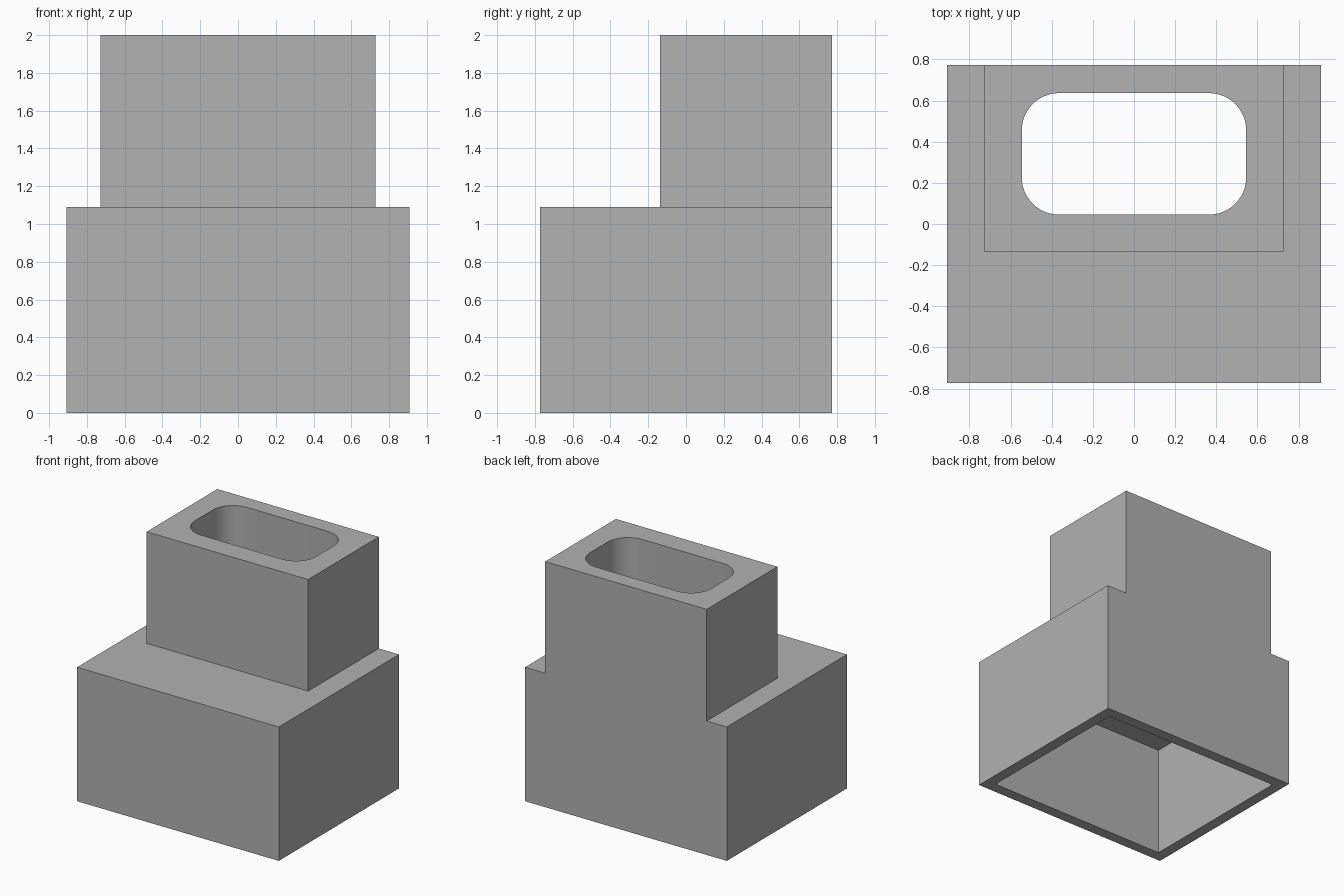
import bpy, bmesh
from math import radians, cos, sin

cube = bpy.data.objects.get("Cube")
if cube:
    bpy.data.objects.remove(cube, do_unlink=True)

U = 1 / 11                       # design module: the body is 22 modules tall
BACK = 8.5                       # back plane in modules

grey = bpy.data.materials.new("plain grey")
grey.use_nodes = True
colour = (0.445, 0.445, 0.445, 1)
grey.diffuse_color = colour
grey.node_tree.nodes["Principled BSDF"].inputs["Base Color"].default_value = colour


def prism(name, half_width, y0, y1, z0, z1, radius=0, steps=12):
    """Upright prism, given in modules, with optional rounded corners."""
    if radius:
        outline = []
        corners = ((1, 1), (-1, 1), (-1, -1), (1, -1))
        for i, (sx, sy) in enumerate(corners):
            cx = sx * (half_width - radius)
            cy = (y1 - radius) if sy > 0 else (y0 + radius)
            for k in range(steps + 1):
                a = radians(90 * (i + k / steps))
                outline.append((cx + radius * cos(a), cy + radius * sin(a)))
    else:
        outline = [(half_width, y1), (-half_width, y1),
                   (-half_width, y0), (half_width, y0)]
    bm = bmesh.new()
    face = bm.faces.new([bm.verts.new((x * U, y * U, z0 * U)) for x, y in outline])
    top = bmesh.ops.extrude_face_region(bm, geom=[face])["geom"]
    bmesh.ops.translate(bm, vec=(0, 0, (z1 - z0) * U),
                        verts=[v for v in top if isinstance(v, bmesh.types.BMVert)])
    bmesh.ops.recalc_face_normals(bm, faces=bm.faces)
    mesh = bpy.data.meshes.new(name)
    bm.to_mesh(mesh)
    bm.free()
    mesh.materials.append(grey)
    obj = bpy.data.objects.new(name, mesh)
    bpy.context.collection.objects.link(obj)
    return obj


def combine(target, other, operation):
    mod = target.modifiers.new(operation.lower(), 'BOOLEAN')
    mod.operation, mod.solver, mod.object = operation, 'EXACT', other
    bpy.context.view_layer.objects.active = target
    bpy.ops.object.modifier_apply(modifier=mod.name)
    bpy.data.objects.remove(other, do_unlink=True)


# Wide base with a narrower tower flush at the back
body = prism("stepped_housing", 10, -BACK, BACK, 0, 12)
combine(body, prism("tower", 8, -1.5, BACK, 11, 22), 'UNION')

# Open-bottomed cavity and the rounded shaft through the tower
combine(body, prism("cavity", 9, 1 - BACK, BACK - 1, -1, 10), 'DIFFERENCE')
combine(body, prism("shaft", 6, 0.5, BACK - 1.5, 9, 23, radius=2), 'DIFFERENCE')

# Crisp edges, smooth shaft corners
bpy.ops.object.select_all(action='DESELECT')
body.select_set(True)
bpy.context.view_layer.objects.active = body
bpy.ops.object.shade_smooth_by_angle(angle=radians(30))
